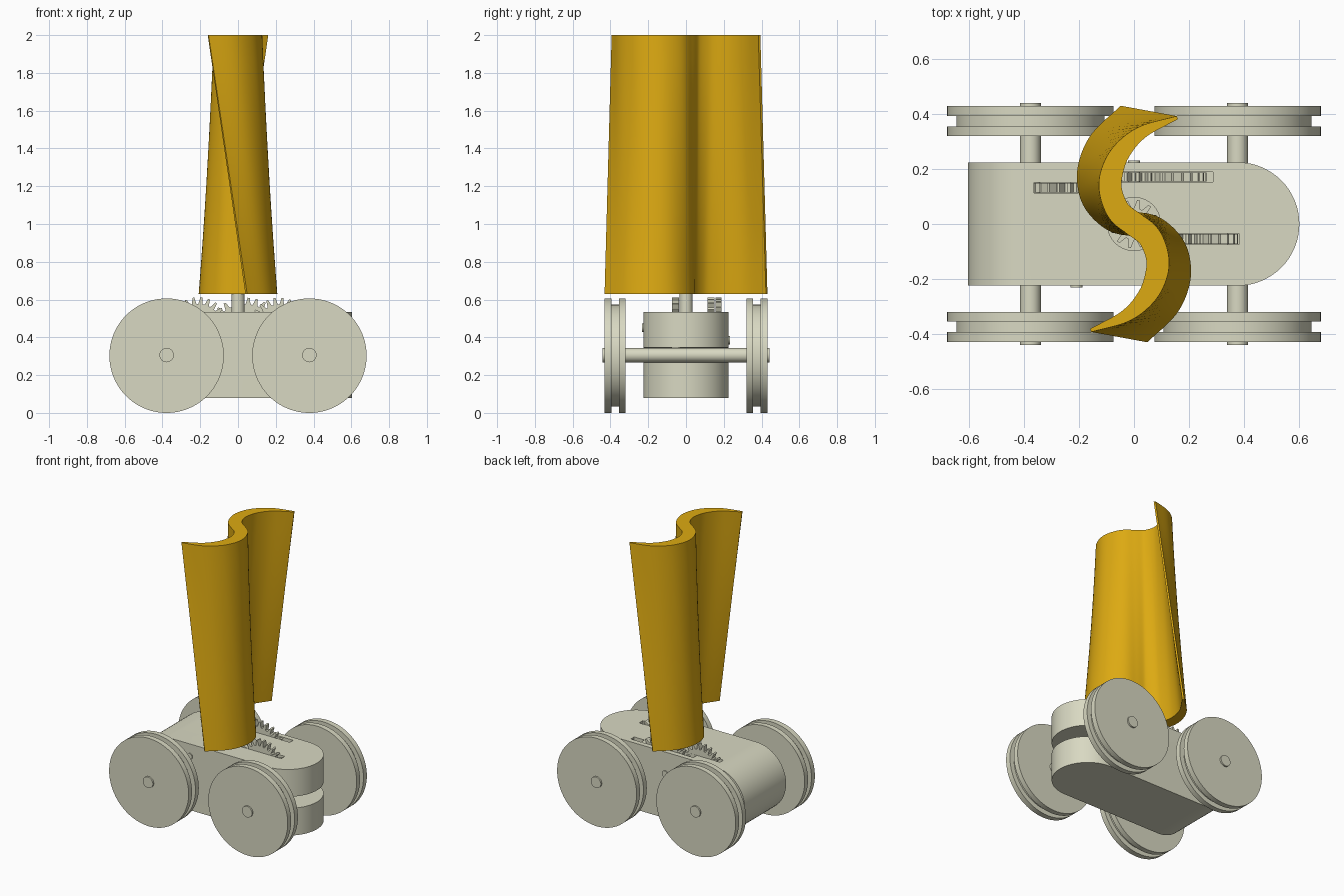
import bpy, bmesh
from math import sin, cos, pi, radians
from mathutils import Vector, Matrix

if "Cube" in bpy.data.objects:
    bpy.data.objects.remove(bpy.data.objects["Cube"])


def material(name, rgb):
    m = bpy.data.materials.new(name)
    m.use_nodes = True
    m.diffuse_color = (*rgb, 1)
    m.node_tree.nodes["Principled BSDF"].inputs["Base Color"].default_value = (*rgb, 1)
    return m


STONE = material("warm_grey", (0.69, 0.69, 0.54))
AMBER = material("amber", (0.72, 0.40, 0.006))


def finish(name, bm, mat):
    bmesh.ops.recalc_face_normals(bm, faces=bm.faces)
    mesh = bpy.data.meshes.new(name)
    bm.to_mesh(mesh)
    bm.free()
    mesh.materials.append(mat)
    obj = bpy.data.objects.new(name, mesh)
    bpy.context.collection.objects.link(obj)
    return obj


def smooth(obj):
    bpy.ops.object.select_all(action='DESELECT')
    obj.select_set(True)
    bpy.context.view_layer.objects.active = obj
    bpy.ops.object.shade_smooth_by_angle(angle=radians(30))


def loft(name, rings, mat=STONE):
    """Skin a stack of closed rings and cap both ends."""
    bm = bmesh.new()
    rows = [[bm.verts.new(p) for p in ring] for ring in rings]
    n = len(rows[0])
    for a, b in zip(rows, rows[1:]):
        for i in range(n):
            j = (i + 1) % n
            bm.faces.new((a[i], a[j], b[j], b[i]))
    bm.faces.new(rows[0])
    bm.faces.new(rows[-1])
    return finish(name, bm, mat)


def prism(name, outline, axis, lo, hi):
    """Extrude an outline in (x, z) along y, or in (x, y) along z."""
    place = (lambda p, d: (p[0], d, p[1])) if axis == 'Y' else (lambda p, d: (p[0], p[1], d))
    return loft(name, [[place(p, d) for p in outline] for d in (lo, hi)])


def arc(cx, cy, r, start, end, n=32):
    return [(cx + r * cos(radians(start + (end - start) * i / n)),
             cy + r * sin(radians(start + (end - start) * i / n))) for i in range(n + 1)]


def circle(cx, cy, r, n=64):
    return arc(cx, cy, r, 0, 360, n)[:-1]


def box(x0, x1, y0, y1):
    return [(x0, y0), (x1, y0), (x1, y1), (x0, y1)]


def gear_outline(cx, cy, r, depth, teeth):
    pts = []
    for t in range(teeth):
        for k, rad in ((0, r - depth), (0.3, r - depth), (0.5, r), (0.75, r)):
            a = 2 * pi * (t + k) / teeth
            pts.append((cx + rad * cos(a), cy + rad * sin(a)))
    return pts


def boolean(obj, tool, operation):
    mod = obj.modifiers.new(operation, 'BOOLEAN')
    mod.operation, mod.object, mod.solver = operation, tool, 'EXACT'
    bpy.context.view_layer.objects.active = obj
    bpy.ops.object.modifier_apply(modifier=mod.name)
    bpy.data.objects.remove(tool)


# Chassis: rolled rear edge at -x, rounded plan at +x
AX, AZ, HALF = 0.378, 0.306, 0.228
chassis = prism("chassis", [(0.65, AZ - HALF), (0.65, AZ + HALF)]
                + arc(-AX, AZ, HALF, 90, 270), 'Y', -0.225, 0.225)
plan = prism("plan_cutter", [(-0.7, 0.225), (-0.7, -0.225)]
             + arc(AX, 0, 0.225, -90, 90), 'Z', 0, 0.7)
boolean(chassis, plan, 'INTERSECT')

# Axle slot open at the +x end
slot = prism("axle_slot", [(0.7, AZ - 0.04), (0.7, AZ + 0.04)]
             + arc(AX, AZ, 0.04, 90, 270), 'Y', -0.4, 0.4)
boolean(chassis, slot, 'DIFFERENCE')

# Gears: name, centre x, centre z, radius, teeth, y range, slot x range
gears = [("rear_gear", -0.21, 0.45, 0.162, 24, 0.115, 0.15, -0.365, -0.055),
         ("middle_gear", 0.04, 0.385, 0.225, 32, 0.155, 0.188, -0.19, 0.288),
         ("front_gear", 0.22, 0.45, 0.16, 24, -0.073, -0.037, 0.06, 0.382)]
for name, x, z, r, teeth, y0, y1, s0, s1 in gears:
    cut = prism("gear_slot", box(s0, s1, y0 - 0.002, y1 + 0.002), 'Z', 0.32, 0.7)
    boolean(chassis, cut, 'DIFFERENCE')
    smooth(prism(name, gear_outline(x, z, r, 0.035, teeth), 'Y', y0, y1))

# Well and pinion around the vertical shaft
boolean(chassis, prism("well", circle(0, 0, 0.097), 'Z', 0.45, 0.7), 'DIFFERENCE')
smooth(chassis)
prism("pinion", gear_outline(0, 0, 0.088, 0.03, 12), 'Z', 0.44, 0.525)
smooth(prism("rotor_shaft", circle(0, 0, 0.035, 32), 'Z', 0.4, 0.68))

# Gear shafts, just proud of the sides
smooth(prism("rear_gear_shaft", circle(-0.21, 0.45, 0.022, 24), 'Y', -0.232, 0.16))
smooth(prism("middle_gear_shaft", circle(0, 0.385, 0.022, 24), 'Y', 0.1, 0.232))

# Axles and grooved wheels
RIM = [(0.32, 0.303), (0.356, 0.303), (0.356, 0.27), (0.394, 0.27), (0.394, 0.303), (0.431, 0.303)]
for x, end in ((-AX, "rear"), (AX, "front")):
    smooth(prism(end + "_axle", circle(x, AZ, 0.038, 32), 'Y', -0.442, 0.442))
    for side, label in ((-1, "right"), (1, "left")):
        rings = [[(px, side * y, pz) for px, pz in circle(x, 0.303, r, 96)] for y, r in RIM]
        smooth(loft(f"{end}_{label}_wheel", rings))


# Rotor: tapered S section, ruled and twisted from bottom to top
def spline(keys, steps=6):
    """Catmull-Rom through the key points."""
    k = [keys[0] * 2 - keys[1]] + keys + [keys[-1] * 2 - keys[-2]]
    out = []
    for i in range(1, len(k) - 2):
        a, b, c, d = k[i - 1:i + 3]
        for s in range(steps):
            t = s / steps
            out.append((b * 2 + (c - a) * t + (a * 2 - b * 5 + c * 4 - d) * t ** 2
                        + (b * 3 - a - c * 3 + d) * t ** 3) / 2)
    return out + [keys[-1]]


# Midline x, y and thickness of one lobe
LOBE = [(0, 0, .088), (.055, -.045, .086), (.085, -.12, .083), (.08, -.19, .08),
        (.045, -.265, .067), (-.03, -.335, .045), (-.158, -.388, .012)]
half = [Vector(p) for p in LOBE]
mirrored = [Vector((-p.x, -p.y, p.z)) for p in reversed(half[1:])]
path = spline(mirrored + half)
left, right = [], []
for i, p in enumerate(path):
    d = path[min(i + 1, len(path) - 1)] - path[max(i - 1, 0)]
    n = Vector((-d.y, d.x, 0)).normalized() * p.z / 2
    base = Vector((p.x, p.y, 0))
    left.append(base + n)
    right.append(base - n)
top = left + right[::-1]
bottom = [Matrix.Rotation(radians(28), 3, 'Z') @ p * 1.025 for p in top]
LEVELS = 10
rings = []
for i in range(LEVELS + 1):
    t = i / LEVELS
    rings.append([b.lerp(a, t) + Vector((0, 0, 0.63 + 1.37 * t)) for a, b in zip(top, bottom)])
smooth(loft("wind_rotor", rings, AMBER))
